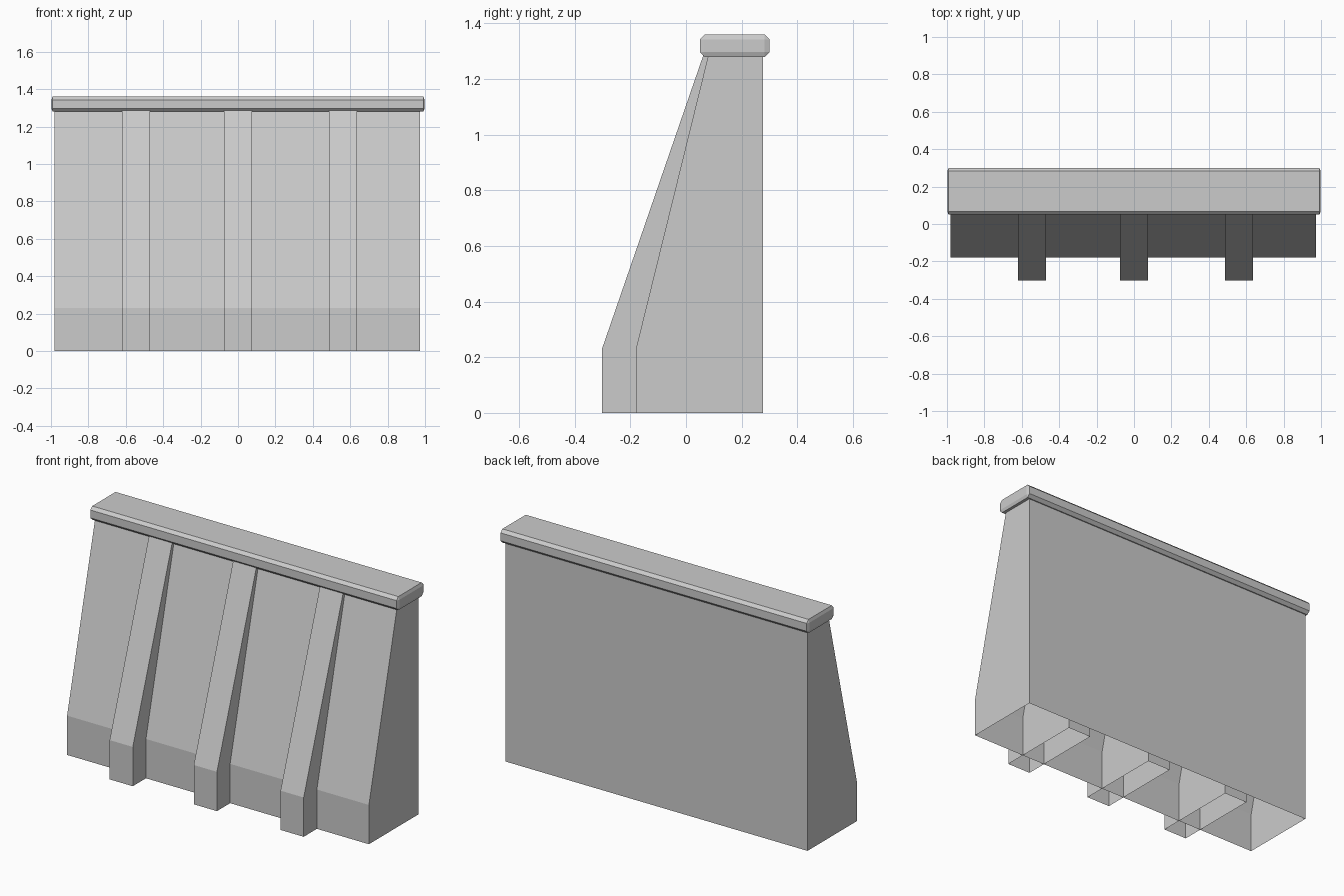
import bpy, bmesh

if "Cube" in bpy.data.objects:
    bpy.data.objects.remove(bpy.data.objects["Cube"])

concrete = bpy.data.materials.new("light_grey")
concrete.diffuse_color = (0.6, 0.6, 0.6, 1)
concrete.use_nodes = True
concrete.node_tree.nodes["Principled BSDF"].inputs["Base Color"].default_value = concrete.diffuse_color


def finish(name, bm):
    bmesh.ops.recalc_face_normals(bm, faces=bm.faces)
    me = bpy.data.meshes.new(name)
    bm.to_mesh(me)
    bm.free()
    me.materials.append(concrete)
    ob = bpy.data.objects.new(name, me)
    bpy.context.collection.objects.link(ob)
    return ob


def extrude_profile(name, profile, x0, x1):
    """Sweep a (y, z) profile along x; the bottom face is left open."""
    bm = bmesh.new()
    a = [bm.verts.new((x0, y, z)) for y, z in profile]
    b = [bm.verts.new((x1, y, z)) for y, z in profile]
    bm.faces.new(a)
    bm.faces.new(b)
    n = len(profile)
    for i in range(n):
        j = (i + 1) % n
        bm.faces.new((a[i], a[j], b[j], b[i]))
    bmesh.ops.recalc_face_normals(bm, faces=bm.faces)
    bottom = [f for f in bm.faces if all(v.co.z < 1e-5 for v in f.verts)]
    bmesh.ops.delete(bm, geom=bottom, context='FACES_ONLY')
    return finish(name, bm)


# Hollow wall with a sloping front
extrude_profile("wall", [(-0.18, 0), (-0.18, 0.23), (0.08, 1.285),
                         (0.277, 1.285), (0.277, 0)], -0.981, 0.974)

# Three hollow buttresses running through the wall front
for i, x in enumerate((-0.545, 0.0, 0.562)):
    extrude_profile(f"buttress_{i + 1}",
                    [(-0.302, 0), (-0.302, 0.23), (0.062, 1.285),
                     (0.21, 1.285), (0.21, 0)], x - 0.075, x + 0.075)

# Capping beam with chamfered edges, narrower chamfers at the ends
bm = bmesh.new()
bmesh.ops.create_cube(bm, size=1)
for v in bm.verts:
    v.co.x *= 0.72
    v.co.y *= 0.25
    v.co.z *= 0.08
bmesh.ops.bevel(bm, geom=bm.edges[:], offset=0.017, segments=1,
                affect='EDGES', profile=0.5)
for v in bm.verts:
    s = 1 if v.co.x > 0 else -1
    inset = 0.36 - abs(v.co.x)
    v.co.x = s * (0.998 - inset * 0.4)
    v.co.y += 0.175
    v.co.z += 1.32
finish("cap", bm)
